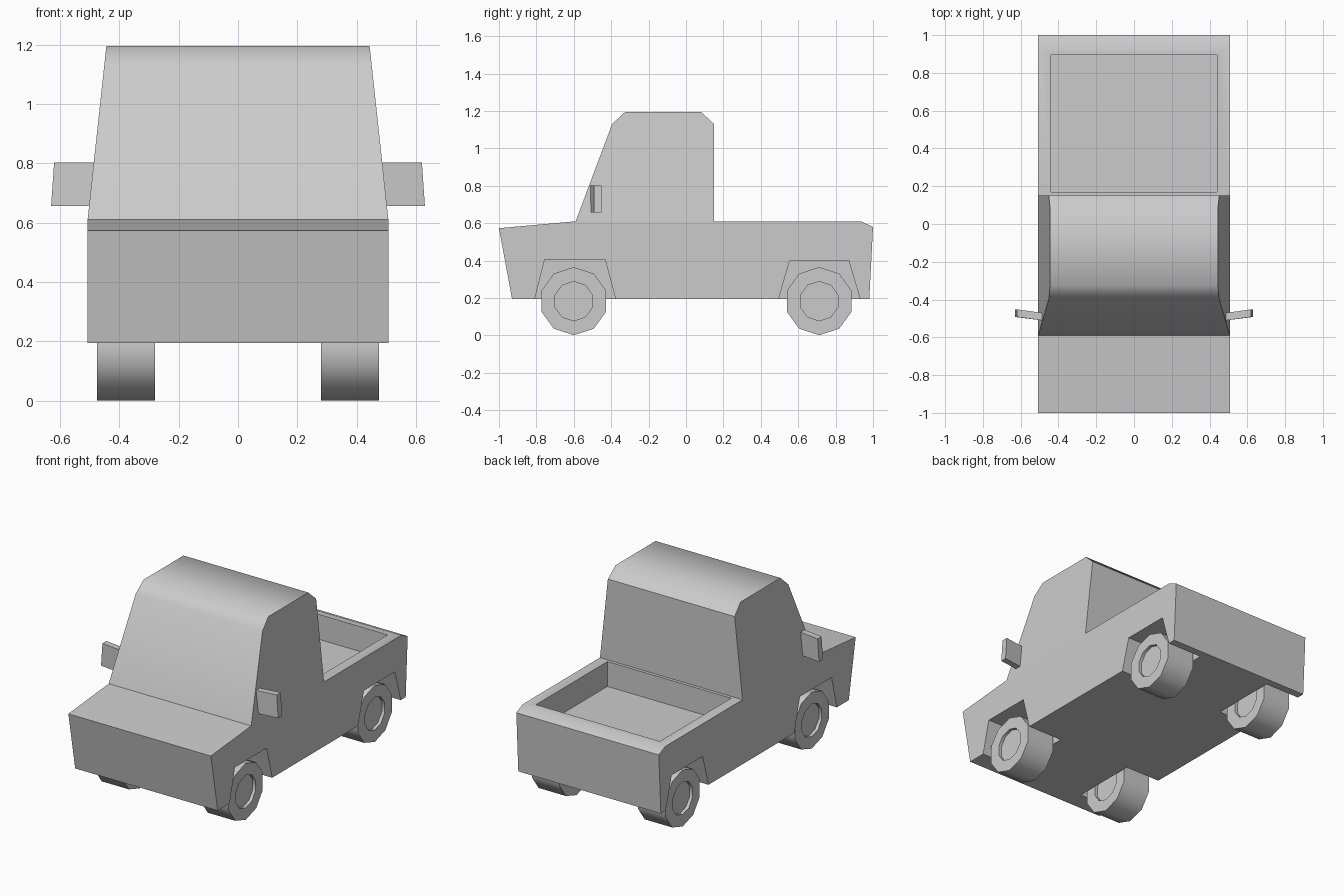
import bpy, bmesh, math
from mathutils import Vector

if "Cube" in bpy.data.objects:
    bpy.data.objects.remove(bpy.data.objects["Cube"])


def make_object(name, bm):
    bmesh.ops.recalc_face_normals(bm, faces=bm.faces)
    mesh = bpy.data.meshes.new(name)
    bm.to_mesh(mesh)
    bm.free()
    ob = bpy.data.objects.new(name, mesh)
    bpy.context.collection.objects.link(ob)
    return ob


def extrude_profile(points, x0, x1):
    """Solid from a (y, z) outline running from x0 to x1."""
    bm = bmesh.new()
    face = bm.faces.new([bm.verts.new((x0, y, z)) for y, z in points])
    out = bmesh.ops.extrude_face_region(bm, geom=[face])
    for v in out["geom"]:
        if isinstance(v, bmesh.types.BMVert):
            v.co.x = x1
    return bm


def smooth(ob, degrees):
    bpy.ops.object.select_all(action='DESELECT')
    ob.select_set(True)
    bpy.context.view_layer.objects.active = ob
    bpy.ops.object.shade_smooth_by_angle(angle=math.radians(degrees))


def cut(ob, cutter):
    cutter.hide_render = True
    mod = ob.modifiers.new("cut", 'BOOLEAN')
    mod.operation, mod.solver, mod.object = 'DIFFERENCE', 'EXACT', cutter
    bpy.context.view_layer.objects.active = ob
    bpy.ops.object.modifier_apply(modifier=mod.name)
    bpy.data.objects.remove(cutter)


# Body and cab from one side outline, cab leaning inwards above the waist
WAIST = 0.61
outline = [(-0.93, 0.195), (-1.0, 0.573), (-0.59, WAIST), (-0.395, 1.13),
           (-0.325, 1.195), (0.08, 1.195), (0.15, 1.13), (0.15, WAIST),
           (0.935, WAIST), (1.0, 0.58), (0.98, 0.195)]
bm = extrude_profile(outline, -0.507, 0.507)
bmesh.ops.connect_verts(bm, verts=[v for v in bm.verts if v.co.x < 0 and
                        abs(v.co.z - WAIST) < 1e-4 and v.co.y < 0.5])
bmesh.ops.connect_verts(bm, verts=[v for v in bm.verts if v.co.x > 0 and
                        abs(v.co.z - WAIST) < 1e-4 and v.co.y < 0.5])
for v in bm.verts:
    if v.co.z > WAIST + 0.01:
        v.co.x *= 1 - 0.213 * (v.co.z - WAIST)
body = make_object("truck_body", bm)

# Open cargo bed
bed = [(0.17, 0.45), (0.17, 0.8), (0.895, 0.8), (0.895, 0.45)]
cut(body, make_object("bed_cutter", extrude_profile(bed, -0.44, 0.44)))

# Wheel arches
arches = [[(-0.815, 0.17), (-0.755, 0.407), (-0.433, 0.407), (-0.37, 0.17)],
          [(0.488, 0.17), (0.555, 0.4), (0.87, 0.4), (0.938, 0.17)]]
for arch in arches:
    for side in (-1, 1):
        cut(body, make_object("arch_cutter",
                              extrude_profile(arch, side * 0.26, side * 0.6)))
smooth(body, 46)
for p in body.data.polygons:
    if abs(p.normal.x) > 0.9:
        p.use_smooth = False

# Ten-sided wheels with recessed hubs on both faces
for y, end in ((-0.6, "front"), (0.712, "rear")):
    for side, label in ((-1, "left"), (1, "right")):
        ring = [(y + 0.182 * math.sin(i * math.tau / 10),
                 0.183 + 0.182 * math.cos(i * math.tau / 10)) for i in range(10)]
        bm = extrude_profile(ring, side * 0.28, side * 0.475)
        caps = [f for f in bm.faces if len(f.verts) == 10]
        bmesh.ops.inset_individual(bm, faces=caps, thickness=0.077)
        for cap in caps:
            shift = 0.02 if cap.calc_center_median().x * side < 0.35 else -0.02
            hub = bmesh.ops.extrude_face_region(bm, geom=[cap])
            bmesh.ops.translate(bm, vec=Vector((side * shift, 0, 0)), verts=[
                v for v in hub["geom"] if isinstance(v, bmesh.types.BMVert)])
            bm.faces.remove(cap) if cap.is_valid else None
        smooth(make_object(f"{end}_{label}_wheel", bm), 40)

# Door mirrors, angled back and narrower at the top
for side, label in ((-1, "left"), (1, "right")):
    bm = bmesh.new()
    bmesh.ops.create_cube(bm, size=1)
    for v in bm.verts:
        out, back, top = v.co.x > 0, v.co.y > 0, v.co.z > 0
        x = (0.62 if top else 0.63) if out else 0.475
        y = -0.512 + (0.02 if out else 0) + (0.04 if back else 0)
        v.co = (side * x, y, 0.802 if top else 0.656)
    make_object(f"{label}_mirror", bm)
